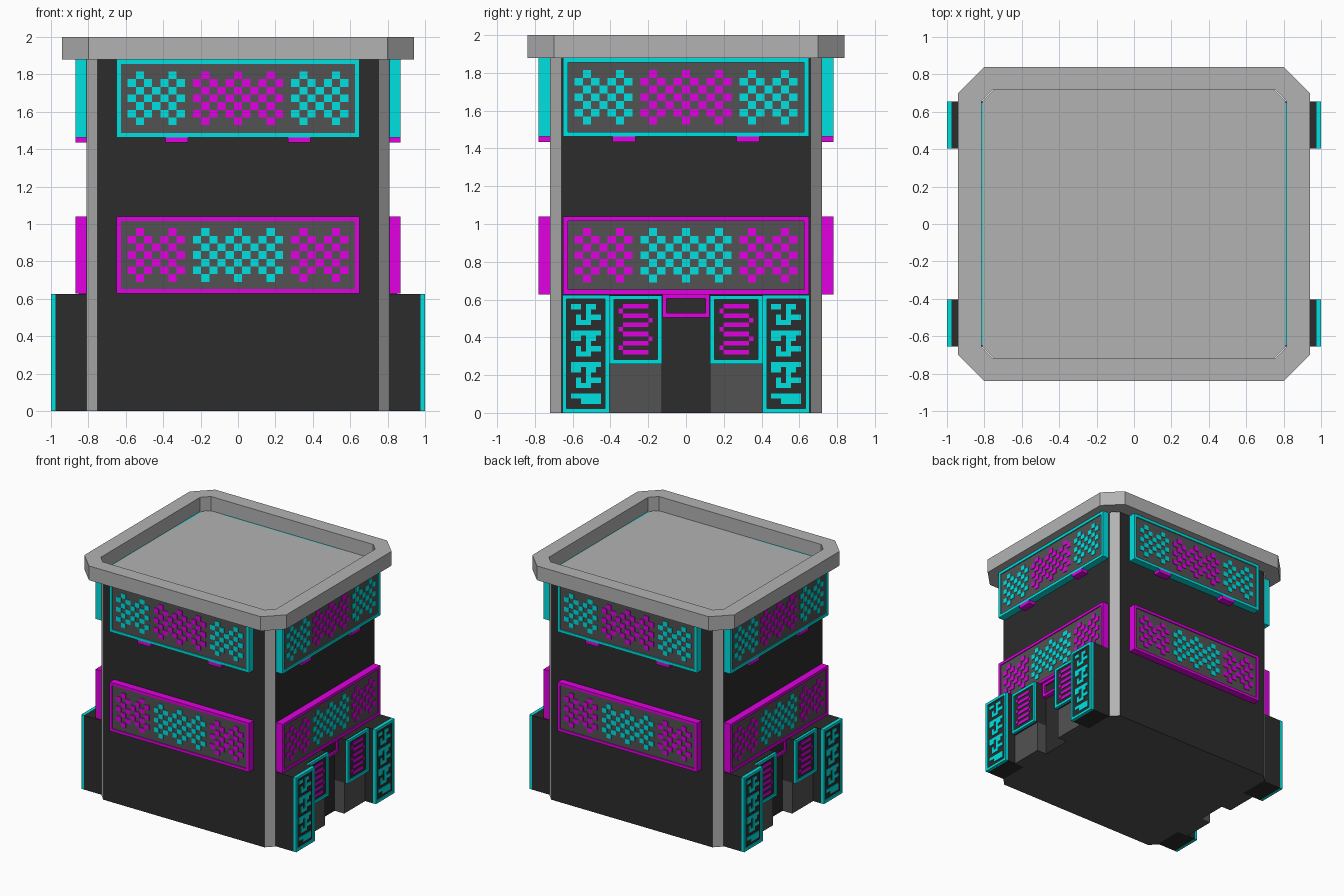
import bpy, bmesh
from math import pi
from mathutils import Matrix, Vector

if "Cube" in bpy.data.objects:
    bpy.data.objects.remove(bpy.data.objects["Cube"])


def material(name, r, g, b):
    m = bpy.data.materials.new(name)
    m.diffuse_color = (r, g, b, 1)
    m.use_nodes = True
    m.node_tree.nodes["Principled BSDF"].inputs["Base Color"].default_value = m.diffuse_color
    return m


DARK = material("dark wall", 0.025, 0.025, 0.025)
PANEL = material("panel grey", 0.085, 0.085, 0.085)
TRIM = material("light grey", 0.45, 0.45, 0.45)
CYAN = material("cyan", 0.0, 0.75, 0.75)
PINK = material("magenta", 0.75, 0.0, 0.75)


def finish(name, bm, mats):
    bmesh.ops.recalc_face_normals(bm, faces=bm.faces)
    me = bpy.data.meshes.new(name)
    bm.to_mesh(me)
    bm.free()
    for m in mats:
        me.materials.append(m)
    ob = bpy.data.objects.new(name, me)
    bpy.context.collection.objects.link(ob)
    return ob


def octagon(x, y, c):
    return [(x - c, -y), (x, c - y), (x, y - c), (x - c, y),
            (c - x, y), (-x, y - c), (-x, c - y), (c - x, -y)]


def boxes(name, mat, rot, items):
    """Boxes as (u0, u1, d0, d1, z0, z1): u along the wall, d outwards."""
    bm = bmesh.new()
    for u0, u1, d0, d1, z0, z1 in items:
        mtx = (Matrix.Rotation(rot, 4, 'Z')
               @ Matrix.Translation(((u0 + u1) / 2, -(d0 + d1) / 2, (z0 + z1) / 2))
               @ Matrix.Diagonal((u1 - u0, d1 - d0, z1 - z0, 1)))
        bmesh.ops.create_cube(bm, size=1, matrix=mtx)
    return finish(name, bm, [mat])


def frame(u0, u1, d0, d1, z0, z1, t):
    return [(u0, u1, d0, d1, z0, z0 + t), (u0, u1, d0, d1, z1 - t, z1),
            (u0, u0 + t, d0, d1, z0 + t, z1 - t), (u1 - t, u1, d0, d1, z0 + t, z1 - t)]


def cells(rows, uc, zc, pu, pz, d):
    """Raised cells wherever the pattern holds a #."""
    w, h = len(rows[0]), len(rows)
    out = []
    for r, row in enumerate(rows):
        for c, ch in enumerate(row):
            if ch == '#':
                u, z = uc + (c - w / 2) * pu, zc + (h / 2 - r) * pz
                out.append((u, u + pu, d - 0.003, d + 0.004, z - pz, z))
    return out


# Tower body with pale chamfered corners
bm = bmesh.new()
ring = octagon(0.81, 0.72, 0.06)
lo = [bm.verts.new((x, y, 0)) for x, y in ring]
hi = [bm.verts.new((x, y, 1.88)) for x, y in ring]
bm.faces.new(lo).material_index = 1
bm.faces.new(hi).material_index = 2
for i in range(8):
    j = (i + 1) % 8
    f = bm.faces.new((lo[i], lo[j], hi[j], hi[i]))
    f.material_index = 2 if i % 2 == 0 else 0
finish("tower_body", bm, [DARK, PANEL, TRIM])

# Roof parapet ring
bm = bmesh.new()
outer, inner = octagon(0.94, 0.84, 0.14), octagon(0.815, 0.72, 0.06)
loops = [[bm.verts.new((x, y, z)) for x, y in o]
         for o, z in ((outer, 1.88), (outer, 2.0), (inner, 2.0), (inner, 1.88))]
for k in range(4):
    a, b = loops[k], loops[(k + 1) % 4]
    for i in range(8):
        j = (i + 1) % 8
        bm.faces.new((a[i], a[j], b[j], b[i]))
finish("roof_parapet", bm, [TRIM])


# Checker motif for the signs
def checker(w):
    return [''.join('#' if (c % 4 == 1 if r in (0, 6) else (c + r) % 2 == 1) else '.'
                    for c in range(w)) for r in range(7)]


def sign(name, rot, wall, z0, z1, main, accent):
    d, t, zc, p = wall + 0.06, 0.024, (z0 + z1) / 2, 0.0437
    boxes(name + "_frame", main, rot,
          [(-0.65, 0.65, wall - 0.01, d - 0.012, z0, z1)]
          + frame(-0.65, 0.65, d - 0.012, d, z0, z1, t))
    boxes(name + "_panel", PANEL, rot,
          [(-0.65 + t, 0.65 - t, d - 0.014, d - 0.008, z0 + t, z1 - t)])
    side = [b for s in (-1, 1) for b in cells(checker(7), s * 10 * p, zc, p, 0.041, d - 0.007)]
    boxes(name + "_side_checks", main, rot, side)
    boxes(name + "_middle_checks", accent, rot,
          cells(checker(11), 0, zc, p, 0.041, d - 0.007))


# Two signs with small lamps on each of the four walls
for label, rot, wall in (("front", 0, 0.72), ("right", pi / 2, 0.81),
                         ("back", pi, 0.72), ("left", -pi / 2, 0.81)):
    sign(label + "_upper_sign", rot, wall, 1.463, 1.88, CYAN, PINK)
    sign(label + "_lower_sign", rot, wall, 0.628, 1.04, PINK, CYAN)
    boxes(label + "_sign_lamps", PINK, rot,
          [(u - 0.06, u + 0.06, wall - 0.01, wall + 0.06, 1.435, 1.463) for u in (-0.328, 0.328)])

# Decorative meander patterns
MEANDER = ["##.##.", "...#..", ".#.###", ".###..", "......", "######"] * 3 + ["..####"]
COIL = [".######."] * 11
for i in range(1, 11, 2):
    COIL[i] = "#......." if i % 4 == 1 else ".......#"

# Entrances on the right and left walls
for label, rot in (("right", pi / 2), ("left", -pi / 2)):
    n = label + "_entrance_"
    pillars, p_frames, p_marks, p_panels = [], [], [], []
    bases, cases, w_frames, w_marks = [], [], [], []
    for s in (-1, 1):
        a, b = sorted((s * 0.405, s * 0.655))
        pillars += [(a, b, 0.8, 0.975, 0, 0.625)]
        p_frames += frame(a, b, 0.975, 1.0, 0, 0.625, 0.023)
        p_panels += [(a + 0.02, b - 0.02, 0.97, 0.99, 0.02, 0.605)]
        p_marks += cells(MEANDER, s * 0.53, 0.312, 0.0265, 0.0278, 0.991)
        a, b = sorted((s * 0.128, s * 0.405))
        bases += [(a, b, 0.8, 0.9, 0, 0.26)]
        cases += [(a, b, 0.8, 0.915, 0.26, 0.625), (a + 0.02, b - 0.02, 0.91, 0.925, 0.28, 0.605)]
        w_frames += frame(a, b, 0.915, 0.935, 0.26, 0.622, 0.023)
        w_marks += cells(COIL, s * 0.267, 0.442, 0.0225, 0.0243, 0.926)
    boxes(n + "pillars", DARK, rot, pillars)
    boxes(n + "pillar_panels", DARK, rot, p_panels)
    boxes(n + "pillar_frames", CYAN, rot, p_frames)
    boxes(n + "pillar_pattern", CYAN, rot, p_marks)
    boxes(n + "window_bases", PANEL, rot, bases)
    boxes(n + "windows", DARK, rot, cases)
    boxes(n + "window_frames", CYAN, rot, w_frames)
    boxes(n + "window_pattern", PINK, rot, w_marks)
    boxes(n + "door_header", PINK, rot, frame(-0.125, 0.125, 0.8, 0.85, 0.505, 0.628, 0.023))
    boxes(n + "door_header_panel", DARK, rot, [(-0.11, 0.11, 0.8, 0.835, 0.52, 0.62)])
